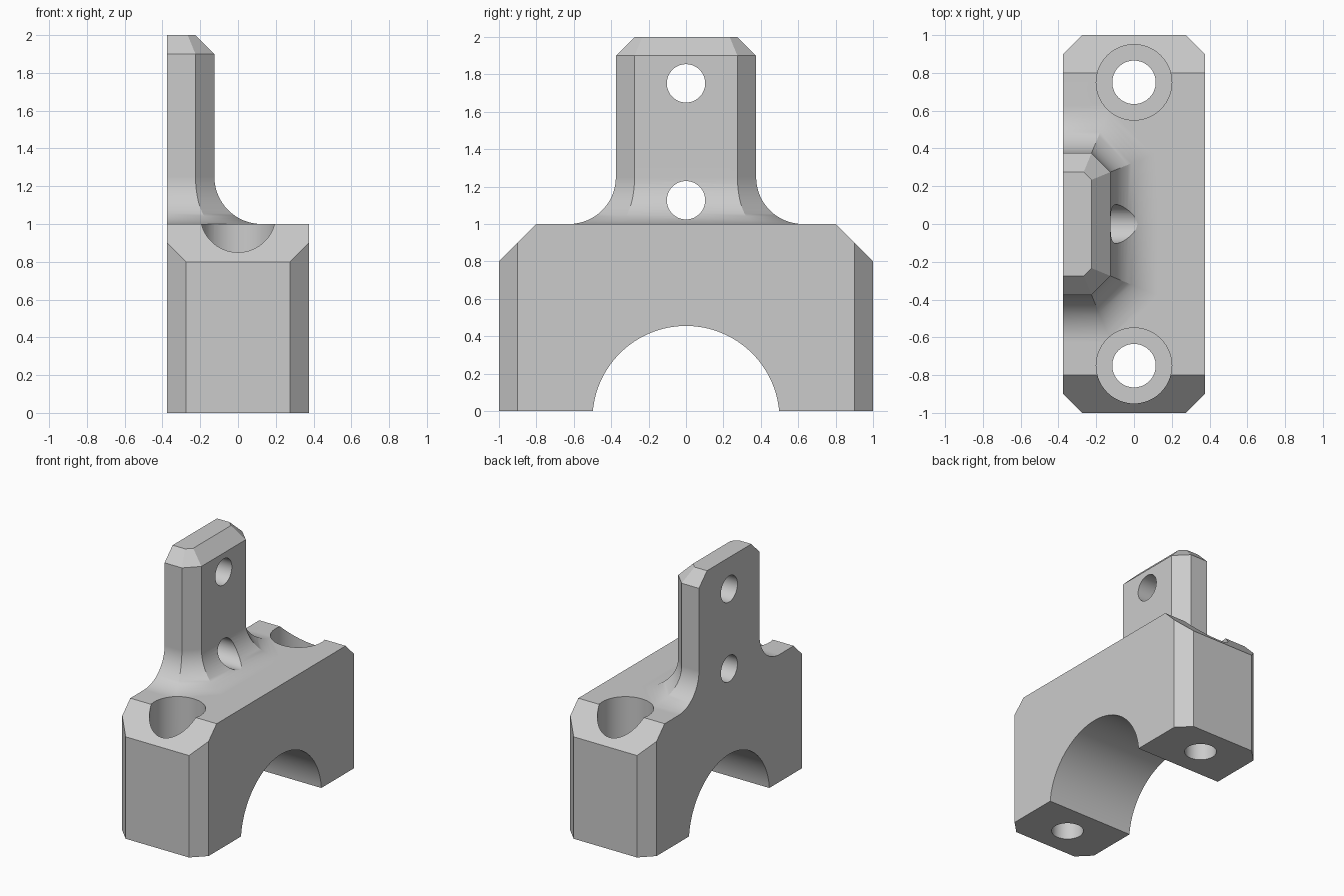
import bpy, bmesh, math
from mathutils import Vector

cube = bpy.data.objects.get("Cube")
if cube:
    bpy.data.objects.remove(cube, do_unlink=True)

metal = bpy.data.materials.new("light grey")
metal.use_nodes = True
GREY = (0.6, 0.6, 0.6, 1)
metal.diffuse_color = GREY
metal.node_tree.nodes["Principled BSDF"].inputs["Base Color"].default_value = GREY


def finish(bm, name):
    bmesh.ops.recalc_face_normals(bm, faces=bm.faces)
    mesh = bpy.data.meshes.new(name)
    bm.to_mesh(mesh)
    bm.free()
    mesh.materials.append(metal)
    ob = bpy.data.objects.new(name, mesh)
    bpy.context.collection.objects.link(ob)
    return ob


def loft(name, rings):
    """Skin a stack of equal-sized point rings and cap both ends."""
    bm = bmesh.new()
    loops = [[bm.verts.new(p) for p in ring] for ring in rings]
    n = len(loops[0])
    for low, high in zip(loops, loops[1:]):
        for i in range(n):
            j = (i + 1) % n
            bm.faces.new((low[i], low[j], high[j], high[i]))
    bm.faces.new(loops[0])
    bm.faces.new(loops[-1])
    return finish(bm, name)


def cylinder(name, radius, start, end, sides=64):
    start, end = Vector(start), Vector(end)
    axis = end - start
    bm = bmesh.new()
    bmesh.ops.create_cone(bm, cap_ends=True, segments=sides, radius1=radius,
                          radius2=radius, depth=axis.length)
    bm.transform(axis.to_track_quat('Z', 'Y').to_matrix().to_4x4())
    bmesh.ops.translate(bm, verts=bm.verts, vec=(start + end) / 2)
    return finish(bm, name)


def combine(target, other, operation):
    mod = target.modifiers.new(operation.title(), 'BOOLEAN')
    mod.operation, mod.solver, mod.object = operation, 'EXACT', other
    bpy.context.view_layer.objects.active = target
    bpy.ops.object.modifier_apply(modifier=mod.name)
    bpy.data.objects.remove(other, do_unlink=True)


HALF_X, CH = 0.375, 0.1

# Saddle block: chamfered plan with sloped end shoulders
plan = [(sx * x, sy * y) for sx, sy, corner in
        ((1, 1, 0), (-1, 1, 1), (-1, -1, 0), (1, -1, 1))
        for x, y in ([(HALF_X, 1 - CH), (HALF_X - CH, 1)][::-1 if corner else 1])]
bracket = loft("clamp_bracket", [[(x, y, z) for x, y in plan] for z in (0, 1)])
bm = bmesh.new()
bm.from_mesh(bracket.data)
for side in (-1, 1):
    cut = bmesh.ops.bisect_plane(bm, geom=bm.verts[:] + bm.edges[:] + bm.faces[:],
                                 plane_co=(0, side, 0.8), plane_no=(0, side, 1),
                                 clear_outer=True)
    rim = [e for e in cut["geom_cut"] if isinstance(e, bmesh.types.BMEdge)]
    bmesh.ops.edgeloop_fill(bm, edges=rim)
bmesh.ops.recalc_face_normals(bm, faces=bm.faces)
bm.to_mesh(bracket.data)
bm.free()


# Upright tab: chamfered plan, flared fillet at the foot, chamfered top
def tab_ring(offset, z):
    miter = offset * math.tan(math.pi / 8)
    y, x = HALF_X + offset, -0.125 + offset
    half = [(-HALF_X, y), (-0.225 + miter, y), (x, 0.275 + miter)]
    return [(a, b, z) for a, b in half] + [(a, -b, z) for a, b in reversed(half)]


R, STEPS = 0.25, 16
rings = [tab_ring(R, 0.9)]
for i in range(STEPS + 1):
    t = math.pi / 2 * (1 - i / STEPS)
    rings.append(tab_ring(R - R * math.cos(t), 1 + R - R * math.sin(t)))
rings += [tab_ring(0, 1.9), tab_ring(-CH, 2)]
combine(bracket, loft("upright_tab", rings), 'UNION')

# Pipe arch, tab holes, counterbored bolt holes
cutters = [cylinder("arch", 0.5, (-1, 0, -0.045), (1, 0, -0.045), 128)]
for z in (1.127, 1.752):
    cutters.append(cylinder("tab_hole", 0.1025, (-1, 0, z), (1, 0, z)))
for y in (-0.75, 0.75):
    cutters.append(cylinder("bolt_hole", 0.115, (0, y, -0.5), (0, y, 1.5)))
    cutters.append(cylinder("counterbore", 0.2, (0, y, 0.5), (0, y, 1.5)))
for cutter in cutters:
    combine(bracket, cutter, 'DIFFERENCE')

# Smooth the round surfaces and keep the machined edges crisp
bpy.ops.object.select_all(action='DESELECT')
bracket.select_set(True)
bpy.context.view_layer.objects.active = bracket
bpy.ops.object.shade_smooth_by_angle(angle=math.radians(25))
weighted = bracket.modifiers.new("Weighted Normals", 'WEIGHTED_NORMAL')
weighted.keep_sharp = True
